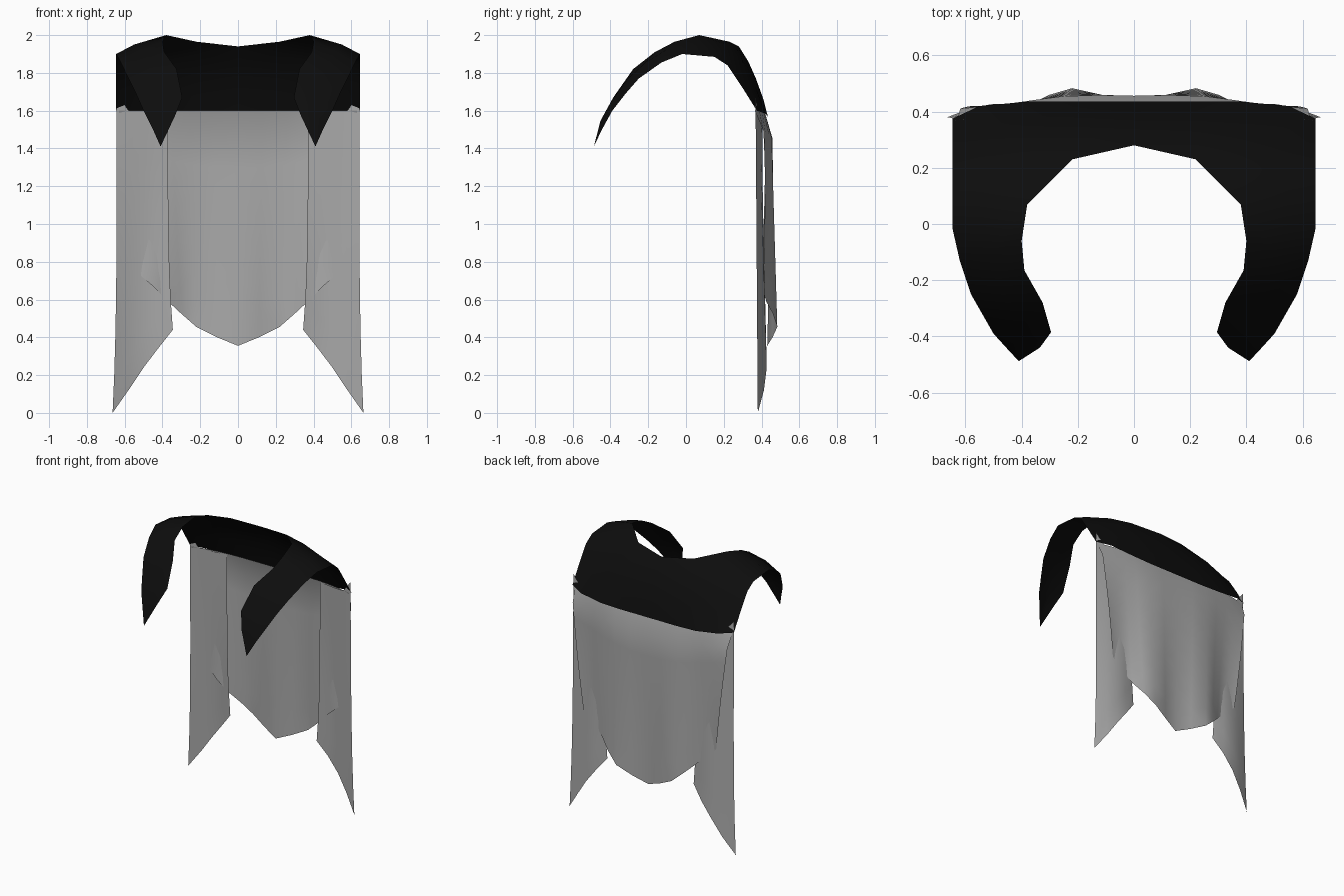
import bpy
import bmesh
from math import cos, pi

default_cube = bpy.data.objects.get("Cube")
if default_cube:
    bpy.data.objects.remove(default_cube, do_unlink=True)


def make_material(name, value):
    material = bpy.data.materials.new(name)
    material.use_nodes = True
    colour = (value, value, value, 1)
    material.diffuse_color = colour
    shader = material.node_tree.nodes["Principled BSDF"]
    shader.inputs["Base Color"].default_value = colour
    shader.inputs["Roughness"].default_value = 0.9
    return material


def make_sheet(name, grids, material):
    """Join grids of points into one cloth sheet, mirrored across the middle."""
    bm = bmesh.new()
    for grid in grids:
        rows = [[bm.verts.new(point) for point in row] for row in grid]
        for row, next_row in zip(rows, rows[1:]):
            for i in range(len(row) - 1):
                bm.faces.new((row[i], next_row[i], next_row[i + 1], row[i + 1]))
    bmesh.ops.remove_doubles(bm, verts=bm.verts, dist=0.0005)
    bmesh.ops.recalc_face_normals(bm, faces=bm.faces)
    mesh = bpy.data.meshes.new(name)
    bm.to_mesh(mesh)
    bm.free()
    mesh.materials.append(material)
    sheet = bpy.data.objects.new(name, mesh)
    bpy.context.collection.objects.link(sheet)
    mirror = sheet.modifiers.new("Mirror", "MIRROR")
    mirror.merge_threshold = 0.001
    bpy.ops.object.select_all(action="DESELECT")
    sheet.select_set(True)
    bpy.context.view_layer.objects.active = sheet
    bpy.ops.object.shade_smooth_by_angle(angle=pi / 3)
    return sheet


def blend(start, end, amount):
    return start + (end - start) * amount


black_cloth = make_material("black cloth", 0.004)
grey_cloth = make_material("grey cloth", 0.4)

# Back of the shoulder yoke: one neck-to-hem path of (y, z) for each x
back_paths = {
    0.0: [(.28, 1.94), (.33, 1.86), (.37, 1.77), (.41, 1.66), (.435, 1.56)],
    0.22: [(.23, 1.965), (.29, 1.9), (.36, 1.78), (.405, 1.67), (.435, 1.56)],
    0.38: [(.07, 2.0), (.2, 1.955), (.3, 1.86), (.37, 1.72), (.435, 1.565)],
    0.55: [(.02, 1.95), (.17, 1.915), (.27, 1.82), (.35, 1.7), (.42, 1.585)],
    0.645: [(-.02, 1.9), (.15, 1.885), (.22, 1.84), (.3, 1.72), (.375, 1.6)],
}
yoke_back = [[(x, y, z) for y, z in path] for x, path in back_paths.items()]

# Front lappet: neck edge and shoulder edge meet at a pointed tip
neck_edge = [(.4, -.06, 1.965), (.39, -.165, 1.91), (.325, -.28, 1.82),
             (.295, -.385, 1.67), (.335, -.44, 1.57)]
shoulder_edge = [(.62, -.13, 1.855), (.58, -.25, 1.77), (.54, -.32, 1.69),
                 (.5, -.39, 1.6), (.45, -.445, 1.5)]
tip = (.41, -.488, 1.41)
lappet = [[column[0] for column in yoke_back[2:]]]
for inner, outer in zip(neck_edge, shoulder_edge):
    middle = [(a + b) / 2 for a, b in zip(inner, outer)]
    middle[1] -= 0.01
    middle[2] += 0.012
    lappet.append([inner, middle, outer])
lappet.append([tip] * 3)
make_sheet("shoulder_yoke", [yoke_back, lappet], black_cloth)

# Back panel: tapers downwards, with folds that deepen towards the pointed hem
panel_hem = [(0, .355), (.11, .4), (.22, .455), (.3, .525), (.37, .59),
             (.45, .67), (.53, .74)]
steps = 8
panel = []
for hem_x, hem_z in panel_hem:
    column = []
    for step in range(steps + 1):
        t = step / steps
        x = blend(hem_x * 1.19, hem_x, t)
        top_y = 0.415 - 0.05 * (x / 0.63) ** 4
        fold = 0.03 * t * cos((x - 0.22) / 0.22 * pi)
        hanging_y = 0.46 - 0.05 * (x / 0.6) ** 2 + fold
        y = blend(top_y, hanging_y, min(1, t * 8))
        column.append((x, y, blend(1.6, hem_z, t)))
    panel.append(column)
make_sheet("back_panel", [panel], grey_cloth)

# Side strips: hang in front of the back panel and end in an outer point
strip_hem = [(.345, .44), (.42, .345), (.5, .24), (.58, .12), (.664, 0)]
strip = []
for i, (hem_x, hem_z) in enumerate(strip_hem):
    f = i / (len(strip_hem) - 1)
    top_z = 1.68 if f == 1 else 1.595
    column = []
    for step in range(steps + 1):
        t = step / steps
        x = blend(blend(0.37, 0.642, f), hem_x, t ** 4)
        bow = 0.035 * t * (1 - (2 * f - 1) ** 2)
        y = blend(0.405, 0.368, f) + bow + 0.012 * t * f
        column.append((x, y, blend(top_z, hem_z, t)))
    strip.append(column)
make_sheet("side_strips", [strip], grey_cloth)
